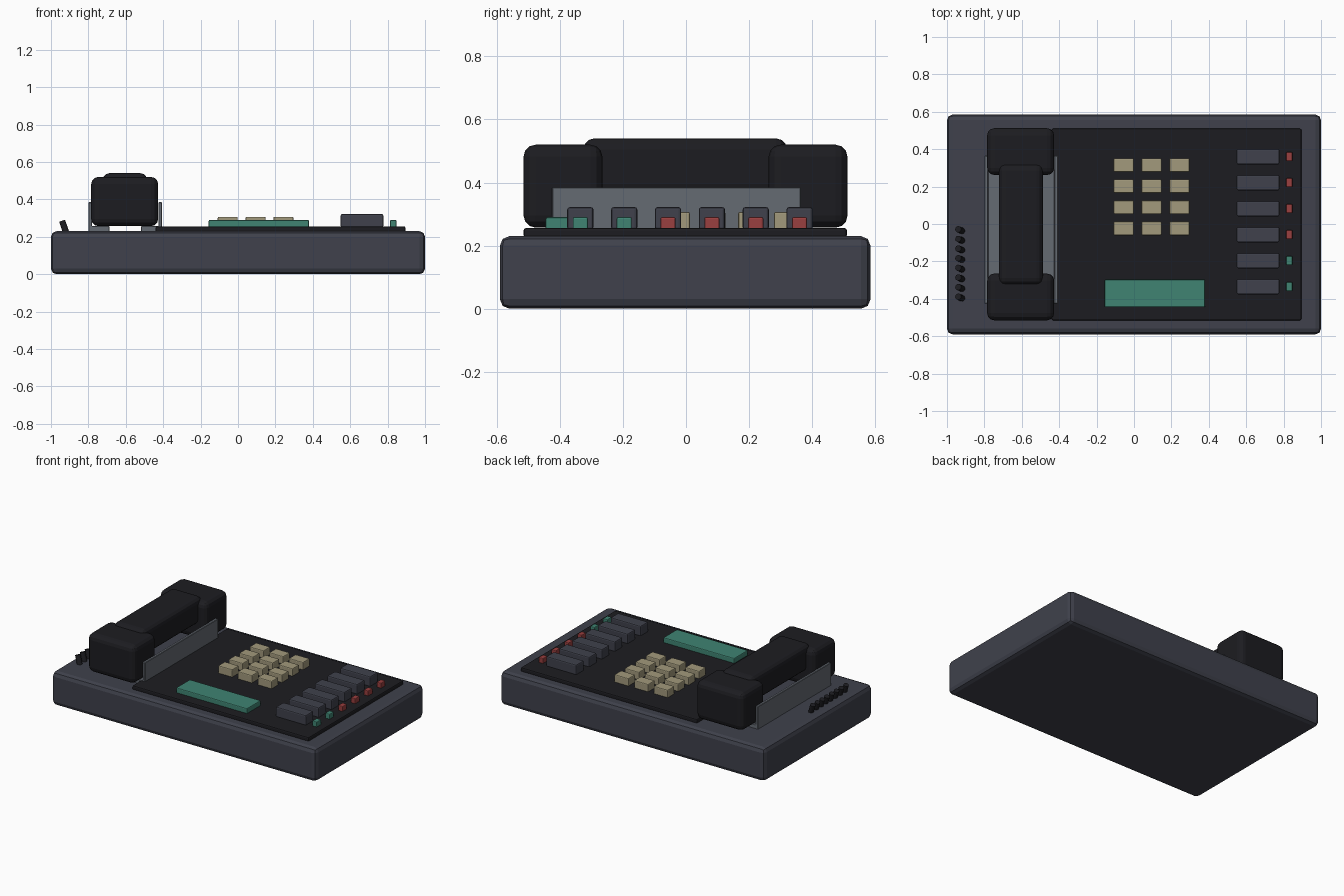
import bpy, bmesh
from mathutils import Vector

if "Cube" in bpy.data.objects:
    bpy.data.objects.remove(bpy.data.objects["Cube"])


def material(name, rgb):
    m = bpy.data.materials.new(name)
    m.diffuse_color = (*rgb, 1)
    m.use_nodes = True
    m.node_tree.nodes["Principled BSDF"].inputs["Base Color"].default_value = m.diffuse_color
    return m


SLATE = material("slate", (0.050, 0.053, 0.072))
BLACK = material("black", (0.012, 0.012, 0.015))
STEEL = material("steel", (0.13, 0.145, 0.17))
CREAM = material("cream", (0.36, 0.32, 0.20))
GREEN = material("green", (0.05, 0.23, 0.17))
RED = material("red", (0.32, 0.05, 0.05))


def finish(name, bm, mat, bevel=0.0, segments=2):
    me = bpy.data.meshes.new(name)
    bmesh.ops.recalc_face_normals(bm, faces=bm.faces)
    bm.to_mesh(me)
    bm.free()
    me.materials.append(mat)
    ob = bpy.data.objects.new(name, me)
    bpy.context.collection.objects.link(ob)
    if bevel:
        mod = ob.modifiers.new("Bevel", 'BEVEL')
        mod.width, mod.segments = bevel, segments
    return ob


def box(name, x, y, z, mat, bevel=0.0, segments=2):
    """Box from (min, max) ranges."""
    bm = bmesh.new()
    bmesh.ops.create_cube(bm, size=1)
    for v in bm.verts:
        v.co = Vector(r[0] if c < 0 else r[1] for c, r in zip(v.co, (x, y, z)))
    return finish(name, bm, mat, bevel, segments)


def around(c, size):
    return (c - size / 2, c + size / 2)


# Body and control panel
box("base", (-1, 1), (-0.59, 0.585), (0, 0.23), SLATE, 0.03)
box("panel", (-0.44, 0.895), (-0.515, 0.51), (0.225, 0.256), BLACK, 0.008)

# Cradle: two mirrored L-shaped rails with an open slot between them
profile = [(0.085, 0.225), (0.197, 0.225), (0.197, 0.385),
           (0.178, 0.385), (0.178, 0.257), (0.085, 0.257)]
for side, sx in (("left", -1), ("right", 1)):
    bm = bmesh.new()
    face = bm.faces.new([bm.verts.new((-0.603 + sx * px, -0.425, pz)) for px, pz in profile])
    ext = bmesh.ops.extrude_face_region(bm, geom=[face])
    moved = [g for g in ext["geom"] if isinstance(g, bmesh.types.BMVert)]
    bmesh.ops.translate(bm, verts=moved, vec=(0, 0.79, 0))
    finish("cradle_" + side, bm, STEEL, 0.003, 1)

# Handset
box("handset_grip", (-0.723, -0.487), (-0.325, 0.32), (0.36, 0.54), BLACK, 0.035, 3)
box("handset_earpiece", (-0.785, -0.427), (0.262, 0.512), (0.257, 0.52), BLACK, 0.038, 3)
box("handset_mouthpiece", (-0.785, -0.427), (-0.515, -0.265), (0.257, 0.52), BLACK, 0.038, 3)

# Number keys, 4 rows of 3
for row in range(4):
    for col in range(3):
        box(f"number_key_{row * 3 + col + 1}", around(-0.055 + 0.149 * col, 0.107),
            around(0.315 - 0.113 * row, 0.073), (0.25, 0.307), CREAM, 0.006)

# Display window
box("display", (-0.157, 0.38), (-0.445, -0.297), (0.25, 0.29), GREEN, 0.006)

# Line buttons with indicator lamps
for i in range(6):
    y = 0.36 - 0.139 * i
    box(f"line_button_{i + 1}", around(0.663, 0.228), around(y, 0.083),
        (0.25, 0.322), SLATE, 0.008)
    box(f"line_lamp_{i + 1}", around(0.83, 0.034), around(y, 0.048),
        (0.25, 0.29), RED if i < 4 else GREEN, 0.005)

# Coiled cord: a row of short leaning coils
for i in range(8):
    bm = bmesh.new()
    bmesh.ops.create_cone(bm, cap_ends=True, segments=12, radius1=0.017,
                          radius2=0.017, depth=0.075)
    axis = Vector((-0.024, 0.01, 0.07))
    bm.transform(axis.to_track_quat('Z', 'Y').to_matrix().to_4x4())
    bmesh.ops.translate(bm, verts=bm.verts, vec=(-0.928, -0.033 - 0.0515 * i, 0.249))
    finish(f"cord_coil_{i + 1}", bm, BLACK)
